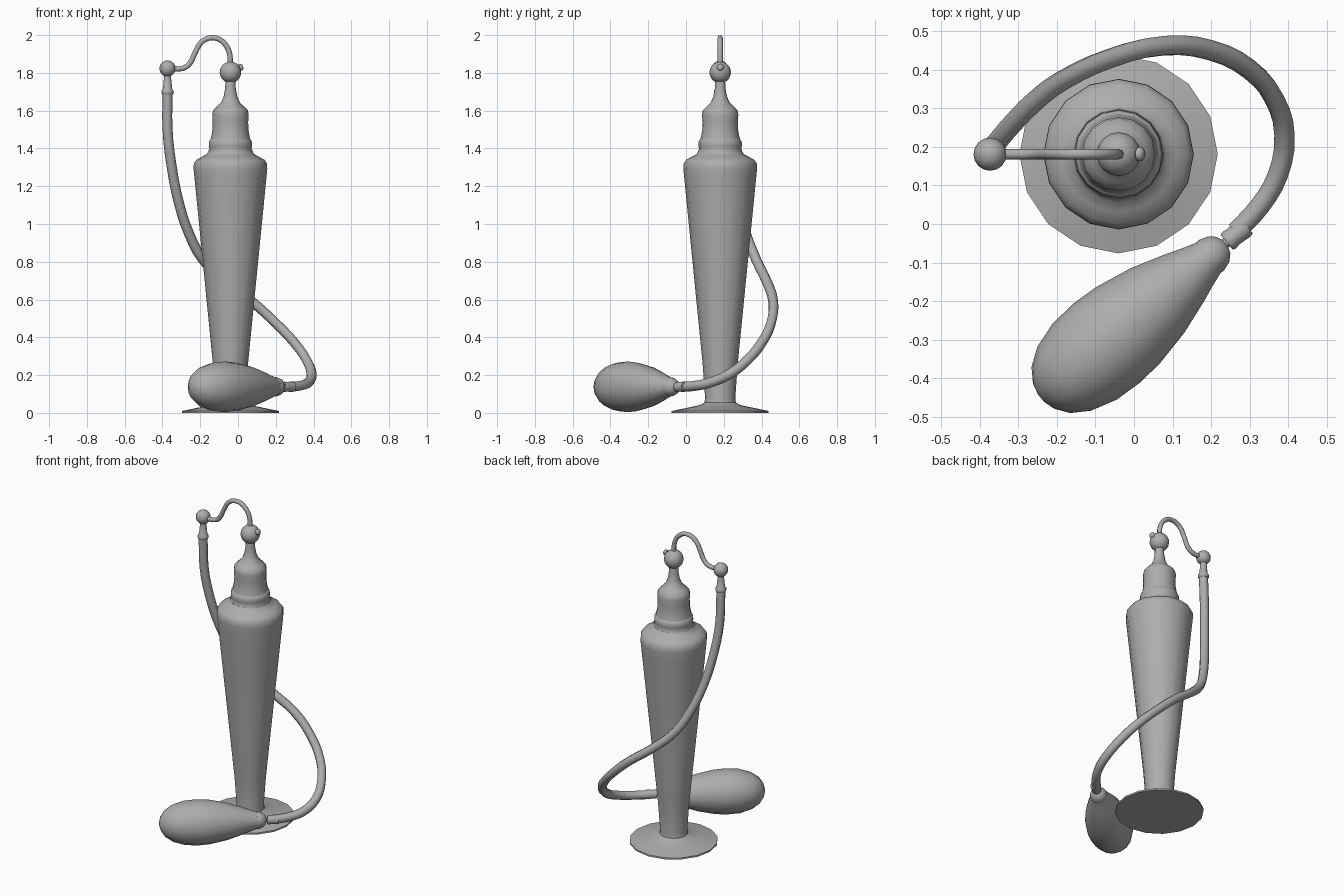
import bpy, bmesh, math
from mathutils import Vector

if "Cube" in bpy.data.objects:
    bpy.data.objects.remove(bpy.data.objects["Cube"])

AX, AY = -0.04, 0.181          # bottle axis
LX = -0.373                    # hose fitting axis

# Mid-grey finish shared by every part
GREY = bpy.data.materials.new("mid_grey")
GREY.diffuse_color = (0.42, 0.42, 0.42, 1)
GREY.use_nodes = True
GREY.node_tree.nodes["Principled BSDF"].inputs["Base Color"].default_value = GREY.diffuse_color


def finish(ob, angle=50):
    bpy.ops.object.select_all(action='DESELECT')
    ob.select_set(True)
    bpy.context.view_layer.objects.active = ob
    bpy.ops.object.shade_smooth_by_angle(angle=math.radians(angle))
    ob.data.materials.clear()
    ob.data.materials.append(GREY)


def lathe(name, profile, origin=(AX, AY, 0), direction=(0, 0, 1), sides=16):
    """Revolve (radius, height) points around an axis; closed at both ends."""
    bm = bmesh.new()
    rings = []
    for r, h in profile:
        rings.append([bm.verts.new((r * math.cos(2 * math.pi * i / sides),
                                    r * math.sin(2 * math.pi * i / sides), h))
                      for i in range(sides)])
    for a, b in zip(rings, rings[1:]):
        for i in range(sides):
            j = (i + 1) % sides
            bm.faces.new((a[i], a[j], b[j], b[i]))
    bm.faces.new(rings[0][::-1])
    bm.faces.new(rings[-1])
    bmesh.ops.recalc_face_normals(bm, faces=bm.faces)
    me = bpy.data.meshes.new(name)
    bm.to_mesh(me)
    bm.free()
    ob = bpy.data.objects.new(name, me)
    bpy.context.collection.objects.link(ob)
    ob.location = origin
    ob.rotation_euler = Vector(direction).to_track_quat('Z', 'Y').to_euler()
    finish(ob)
    return ob


def ball(name, centre, radius):
    bpy.ops.mesh.primitive_uv_sphere_add(segments=16, ring_count=10,
                                         radius=radius, location=centre)
    ob = bpy.context.object
    ob.name = name
    finish(ob, 60)


def tube(name, points, radius, steps=3):
    cu = bpy.data.curves.new(name, 'CURVE')
    cu.dimensions = '3D'
    cu.bevel_depth = radius
    cu.bevel_resolution = 2
    cu.resolution_u = steps
    cu.use_fill_caps = True
    sp = cu.splines.new('BEZIER')
    sp.bezier_points.add(len(points) - 1)
    for bp, p in zip(sp.bezier_points, points):
        bp.co = p
        bp.handle_left_type = bp.handle_right_type = 'AUTO'
    ob = bpy.data.objects.new(name, cu)
    bpy.context.collection.objects.link(ob)
    bpy.ops.object.select_all(action='DESELECT')
    ob.select_set(True)
    bpy.context.view_layer.objects.active = ob
    bpy.ops.object.convert(target='MESH')
    finish(bpy.context.object, 60)


# Glass bottle: flared foot, tapering body, rounded shoulder
lathe("bottle", [(0.257, 0), (0.257, 0.01), (0.16, 0.03), (0.105, 0.042),
                 (0.083, 0.055), (0.08, 0.08), (0.093, 0.26), (0.19, 1.24),
                 (0.195, 1.29), (0.194, 1.32), (0.18, 1.34), (0.15, 1.357),
                 (0.125, 1.37), (0.117, 1.385)])

# Metal collar and stepped neck cap
lathe("collar", [(0.117, 1.375), (0.116, 1.39), (0.111, 1.40), (0.115, 1.41),
                 (0.114, 1.435), (0.108, 1.447), (0.098, 1.455)])
lathe("neck_cap", [(0.106, 1.445), (0.1, 1.47), (0.095, 1.50), (0.094, 1.54),
                   (0.096, 1.58), (0.092, 1.602), (0.072, 1.622),
                   (0.05, 1.643), (0.036, 1.675), (0.028, 1.72), (0.026, 1.77)])

# Spray head with nozzle
ball("spray_head", (AX, AY, 1.803), 0.057)
lathe("nozzle", [(0.011, 0), (0.011, 0.035), (0.018, 0.039), (0.018, 0.05),
                 (0.011, 0.056)], (AX + 0.013, AY, 1.815), (1, 0, 0.35), 12)

# Swan-neck pipe
tube("swan_neck_pipe", [(AX, AY, 1.84), (-0.048, AY, 1.915), (-0.085, AY, 1.968),
                        (-0.135, AY, 1.986), (-0.19, AY, 1.966),
                        (-0.228, AY, 1.905), (-0.255, AY, 1.85),
                        (-0.29, AY, 1.825), (-0.36, AY, 1.823)], 0.014)

# Hose fitting at the pipe's end
ball("pipe_end_ball", (LX, AY, 1.823), 0.043)
lathe("hose_fitting", [(0.027, 1.685), (0.032, 1.692), (0.032, 1.705),
                       (0.025, 1.715), (0.017, 1.79), (0.017, 1.81)], (LX, AY, 0))

# Rubber hose wrapping behind the bottle down to the bulb
tube("hose", [(LX, AY, 1.70), (-0.373, 0.19, 1.5), (-0.353, 0.215, 1.316),
              (-0.31, 0.265, 1.1), (-0.257, 0.318, 0.944), (-0.185, 0.372, 0.81),
              (-0.06, 0.43, 0.69), (0.077, 0.462, 0.587), (0.2, 0.45, 0.475),
              (0.3, 0.4, 0.37), (0.363, 0.325, 0.28), (0.39, 0.23, 0.205),
              (0.372, 0.125, 0.16), (0.325, 0.045, 0.143),
              (0.265, -0.02, 0.138)], 0.0265)

# Squeeze bulb lying on the ground, with domed cap, stem and sleeve
neck, axis = (0.198, -0.083, 0.138), Vector((-0.766, -0.643, 0))
lathe("squeeze_bulb", [(0.048, 0), (0.063, 0.045), (0.08, 0.09), (0.109, 0.18),
                       (0.129, 0.28), (0.134, 0.35), (0.129, 0.425),
                       (0.108, 0.495), (0.078, 0.54), (0.042, 0.565),
                       (0.012, 0.573)], neck, axis)
lathe("bulb_cap", [(0.051, -0.006), (0.051, 0.004), (0.043, 0.028),
                   (0.028, 0.044), (0.013, 0.05), (0.013, 0.07)], neck, -axis)
lathe("hose_sleeve", [(0.024, 0.055), (0.027, 0.06), (0.027, 0.068),
                      (0.025, 0.077), (0.028, 0.11), (0.026, 0.122)], neck, -axis)
